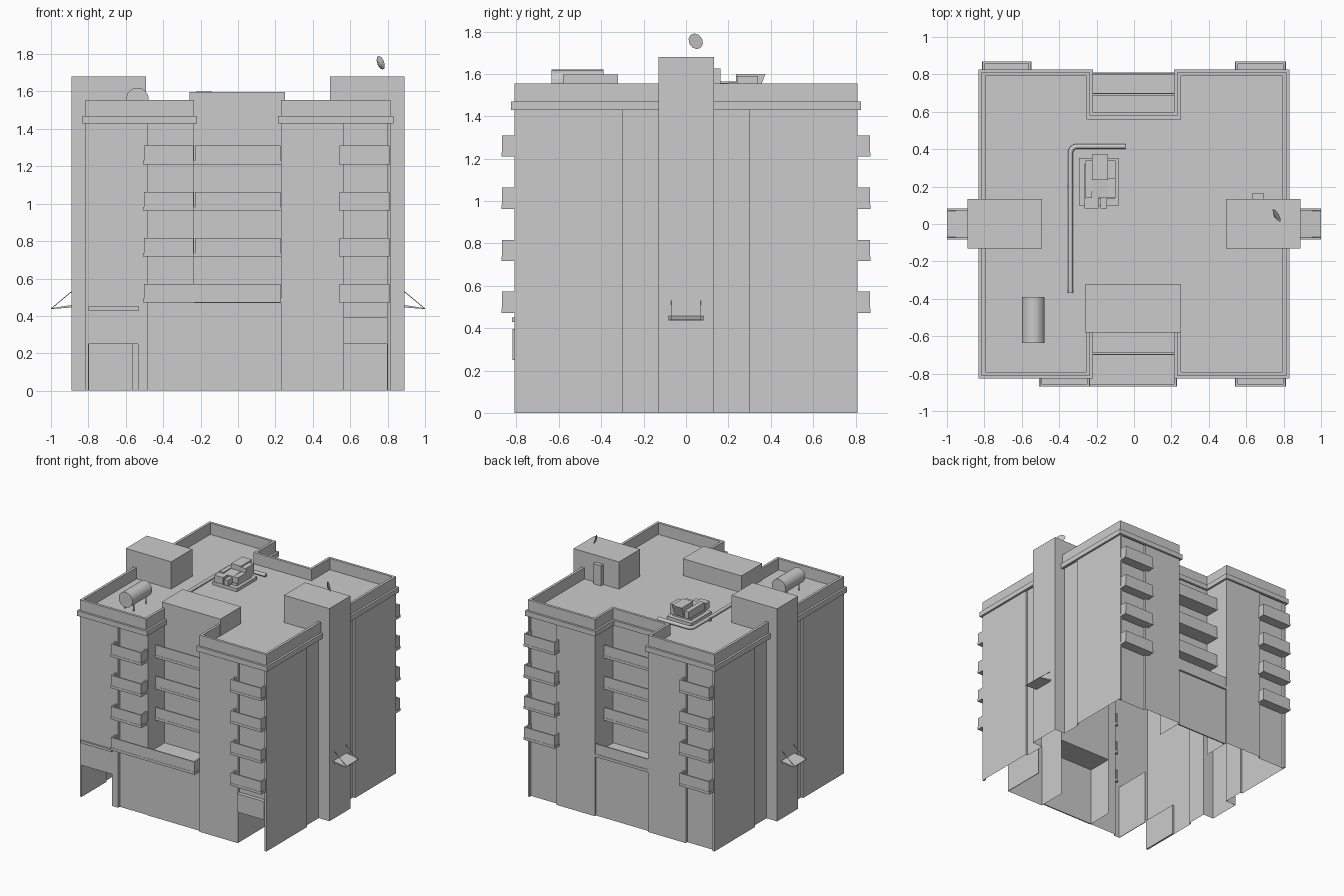
import bpy, bmesh, math
from mathutils import Vector

if "Cube" in bpy.data.objects:
    bpy.data.objects.remove(bpy.data.objects["Cube"])


def finish(name, bm, fix=True):
    if fix:
        bmesh.ops.recalc_face_normals(bm, faces=bm.faces)
    me = bpy.data.meshes.new(name)
    bm.to_mesh(me)
    bm.free()
    ob = bpy.data.objects.new(name, me)
    bpy.context.collection.objects.link(ob)
    return ob


def add_box(bm, x, y, z):
    v = bmesh.ops.create_cube(bm, size=1)['verts']
    for p in v:
        p.co = Vector([(r[0] + r[1]) / 2 + c * (r[1] - r[0]) for r, c in zip((x, y, z), p.co)])


def boxes(name, *specs):
    bm = bmesh.new()
    for s in specs:
        add_box(bm, *s)
    return finish(name, bm)


def rod(name, a, b, r, n=6, r2=None):
    a, b = Vector(a), Vector(b)
    bm = bmesh.new()
    bmesh.ops.create_cone(bm, cap_ends=True, segments=n, radius1=r,
                          radius2=r if r2 is None else r2, depth=(b - a).length)
    ob = finish(name, bm)
    ob.location = (a + b) / 2
    ob.rotation_euler = (b - a).to_track_quat('Z', 'Y').to_euler()
    return ob


def extrude_profile(name, prof, axis, lo, hi):
    """Closed profile swept along x (axis 0) or y (axis 1); profile is (other, z)."""
    bm = bmesh.new()
    def mk(p, d):
        return bm.verts.new((d, p[0], p[1]) if axis == 0 else (p[0], d, p[1]))
    a, b = [mk(p, lo) for p in prof], [mk(p, hi) for p in prof]
    bm.faces.new(a)
    bm.faces.new(b)
    for i in range(len(a)):
        j = (i + 1) % len(a)
        bm.faces.new((a[i], a[j], b[j], b[i]))
    return finish(name, bm)


W, D, NL, NR, NY = 0.815, 0.81, -0.235, 0.23, 0.58   # plan sizes and notch
Z, S, T = 0.79, 0.797, 0.89                          # balcony bays, side steps, towers
ROOF, EAVE, TOP = 1.465, 1.43, 1.555

# Outer walls: open-bottomed shell with two garage openings
plan = [(-W, -D), (-0.80, -D), (-0.53, -D), (-0.48, -D), (-0.48, -Z), (NL, -Z), (NL, -NY),
        (NR, -NY), (NR, -D), (0.565, -D), (0.565, -Z), (0.80, -Z), (W, -Z),
        (W, -0.30), (S, -0.30), (S, -0.13), (T, -0.13), (T, 0.133), (S, 0.133),
        (S, 0.30), (W, 0.30), (W, Z), (0.565, Z), (0.565, D), (NR, D), (NR, NY),
        (NL, NY), (NL, D), (-0.565, D), (-0.565, Z), (-W, Z), (-W, 0.30), (-S, 0.30),
        (-S, 0.133), (-T, 0.133), (-T, -0.13), (-S, -0.13), (-S, -0.30), (-W, -0.30)]
openings = {1: 0.25, 10: 0.25, 6: 0.47, 25: 0.47}     # wall segment -> lower edge
bm = bmesh.new()
for i, p in enumerate(plan):
    q, z0 = plan[(i + 1) % len(plan)], openings.get(i, 0)
    bm.faces.new([bm.verts.new(c) for c in
                  ((*p, z0), (*q, z0), (*q, EAVE + 0.02), (*p, EAVE + 0.02))])
bmesh.ops.remove_doubles(bm, verts=bm.verts, dist=1e-5)
finish("outer_walls", bm, False)

# Corner returns beside the side walls
boxes("corner_piers", ((W - 0.015, W), (-D, -Z), (0, EAVE)),
      ((W - 0.015, W), (Z, D), (0, EAVE)), ((-W, -W + 0.015), (Z, D), (0, EAVE)))

# Garage side walls and the panels over the doors
boxes("garage_jambs", ((-W, -0.80), (-D, -0.5), (0, 0.25)), ((-0.535, -0.53), (-D, -0.5), (0, 0.44)),
      ((0.56, 0.565), (-Z, -0.45), (0, 0.40)))
boxes("door_panels", ((0.565, 0.80), (-0.82, -Z), (0.25, 0.395)),
      ((-0.80, -0.53), (-0.822, -D), (0.43, 0.45)))


# Roof outline grown by o, with the front notch running under the stair house
def outline(o):
    x, y, l, r, n, f = W + o, D + o, NL + o, NR - o, NY + o, -0.5 - o
    return [(-x, -y), (l, -y), (l, f), (r, f), (r, -y), (x, -y),
            (x, y), (r, y), (r, n), (l, n), (l, y), (-x, y)]


def ring(name, o1, o2, z0, z1):
    bm = bmesh.new()
    loops = [[bm.verts.new((*p, z)) for p in outline(o)]
             for o, z in ((o1, z0), (o1, z1), (o2, z1), (o2, z0))]
    for k in range(4):
        a, b = loops[k], loops[(k + 1) % 4]
        for i in range(12):
            j = (i + 1) % 12
            bm.faces.new((a[i], a[j], b[j], b[i]))
    finish(name, bm)


ring("cornice", 0.016, -0.005, EAVE, 1.47)
ring("parapet", 0, -0.02, 1.44, TOP)
bm = bmesh.new()
bm.faces.new([bm.verts.new((*p, ROOF)) for p in outline(-0.005)])
finish("roof_deck", bm, False)

# Roof houses
boxes("stair_house", ((-0.26, 0.252), (-NY, -0.32), (EAVE, 1.598)))
for s, n in ((1, "right"), (-1, "left")):
    boxes("tower_head_" + n, (sorted((s * 0.493, s * T)), (-0.13, 0.133), (EAVE, 1.68)))
boxes("roof_door", ((0.63, 0.695), (0.13, 0.163), (ROOF, 1.625)))

# Ground-floor infill and terraces in the two notches
for s, n in ((-1, "front"), (1, "back")):
    boxes("ground_wall_" + n, ((NL, NR), sorted((s * 0.795, s * 0.785)), (0, 0.475)))
    boxes("terrace_" + n, ((NL, NR), sorted((s * NY, s * 0.81)), (0.47, 0.49)))


# Balcony: slab with a thin parapet on three sides; s is the facing direction
def balcony(name, x0, x1, yin, yout, z, s, ends=True):
    t = 0.012
    def Y(a, b):
        return sorted((s * a, s * b))
    parts = [((x0, x1), Y(yin, yout), (z, z + 0.02)),
             ((x0 + 0.004, x1 - 0.004), Y(yout - t, yout - 0.002), (z + 0.02, z + 0.1))]
    if ends:
        parts += [((a, a + t), Y(yin, yout - t), (z + 0.02, z + 0.1))
                  for a in (x0 + 0.004, x1 - 0.004 - t)]
    boxes(name, *parts)


for k, z in enumerate((0.472, 0.717, 0.963, 1.21)):
    balcony(f"balcony_front_right_{k}", 0.54, 0.813, Z, 0.87, z, -1)
    balcony(f"balcony_back_right_{k}", 0.54, 0.813, Z, 0.87, z, 1)
    balcony(f"balcony_back_left_{k}", -0.813, -0.548, Z, 0.87, z, 1)
    if k == 0:
        balcony("balcony_front_wide", -0.507, NR, Z, 0.87, z, -1)
        balcony("balcony_notch_back_0", NL, NR, NY, 0.808, z, 1, False)
    else:
        balcony(f"balcony_front_left_{k}", -0.507, NL, Z, 0.87, z, -1)
        balcony(f"balcony_notch_front_{k}", NL, NR, NY, 0.70, z, -1, False)
        balcony(f"balcony_notch_back_{k}", NL, NR, NY, 0.70, z, 1, False)

# Side entrance canopies with tie rods
for s, n in ((1, "right"), (-1, "left")):
    extrude_profile("canopy_" + n, [(s * T, 0.445), (s * 1.0, 0.437), (s * 1.0, 0.441), (s * T, 0.458)],
                    1, -0.083, 0.083)
    for y in (-0.07, 0.07):
        rod("canopy_tie_" + n, (s * T, y, 0.53), (s * 0.995, y, 0.442), 0.002)

# Water tank on legs
tank = rod("water_tank", (-0.538, -0.635, 1.56), (-0.538, -0.39, 1.56), 0.06, 24)
for x in (-0.575, -0.5):
    for y in (-0.59, -0.435):
        rod("tank_leg", (x, y, ROOF), (x, y, 1.53), 0.005)

# Satellite dish
c, d = Vector((0.758, 0.043, 1.752)), Vector((0.82, 0.48, 0.3)).normalized()
rod("dish", c - d * 0.006, c + d * 0.006, 0.012, 10, 0.039)

# Cooling unit on a plinth
boxes("unit_plinth", ((-0.295, -0.08), (0.10, 0.353), (ROOF, 1.49)),
      ((-0.265, -0.105), (0.135, 0.32), (1.49, 1.51)))
extrude_profile("unit_housing", [(0.14, 1.51), (0.34, 1.51), (0.375, 1.6), (0.235, 1.6),
                                 (0.235, 1.56), (0.14, 1.555)], 0, -0.225, -0.14)
boxes("unit_sides", ((-0.26, -0.225), (0.14, 0.34), (1.51, 1.565)),
      ((-0.14, -0.10), (0.14, 0.24), (1.51, 1.555)), ((-0.14, -0.10), (0.24, 0.34), (1.51, 1.59)),
      ((-0.265, -0.19), (0.083, 0.14), (1.50, 1.555)), ((-0.18, -0.145), (0.083, 0.14), (1.50, 1.545)))

# Roof pipe with a rounded elbow
cu = bpy.data.curves.new("roof_pipe", 'CURVE')
cu.dimensions = '3D'
cu.bevel_depth, cu.bevel_resolution, cu.use_fill_caps = 0.014, 1, True
path = [(-0.34, -0.37)] + [(-0.305 - 0.035 * math.cos(a), 0.38 + 0.035 * math.sin(a))
                           for a in (0, 0.4, 0.8, 1.2, math.pi / 2)] + [(-0.045, 0.415)]
sp = cu.splines.new('POLY')
sp.points.add(len(path) - 1)
for p, q in zip(sp.points, path):
    p.co = (*q, 1.485, 1)
bpy.context.collection.objects.link(bpy.data.objects.new("roof_pipe", cu))
for y in (-0.36, 0.2):
    boxes("pipe_support", ((-0.356, -0.324), (y - 0.01, y + 0.01), (ROOF, 1.49)))
